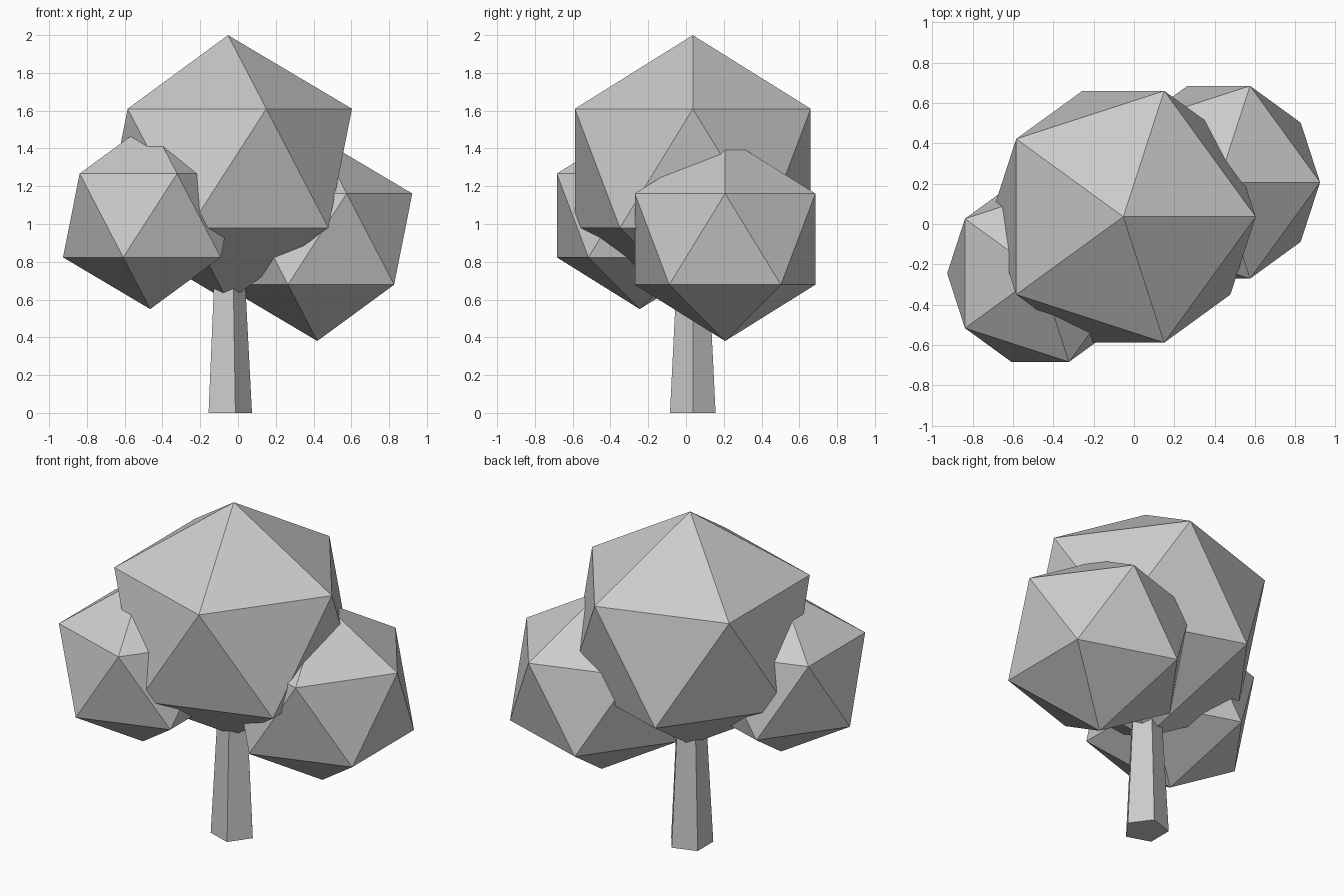
import bpy

if "Cube" in bpy.data.objects:
    bpy.data.objects.remove(bpy.data.objects["Cube"])

CX, CY = -0.053, 0.036  # trunk axis


def foliage(name, centre, radius):
    # slightly squashed icosahedron
    bpy.ops.mesh.primitive_ico_sphere_add(subdivisions=1, radius=1, location=centre)
    ob = bpy.context.object
    ob.name = name
    ob.scale = (radius, radius, radius * 0.96)
    bpy.ops.object.transform_apply(location=False, rotation=False, scale=True)
    bpy.ops.object.shade_flat()


# leaf clumps
foliage("main_foliage", (CX, CY, 1.295), 0.734)
foliage("left_foliage", (-0.465, -0.245, 1.045), 0.516)
foliage("right_foliage", (0.42, 0.207, 0.92), 0.562)

# five-sided tapered trunk, its top buried in the main clump
height = 0.75
bpy.ops.mesh.primitive_cone_add(vertices=5, radius1=0.127, radius2=0.088,
                                depth=height, location=(CX, CY, height / 2))
trunk = bpy.context.object
trunk.name = "trunk"
# turn one corner to face +x
trunk.rotation_euler.z = -1.5707963
bpy.ops.object.shade_flat()
